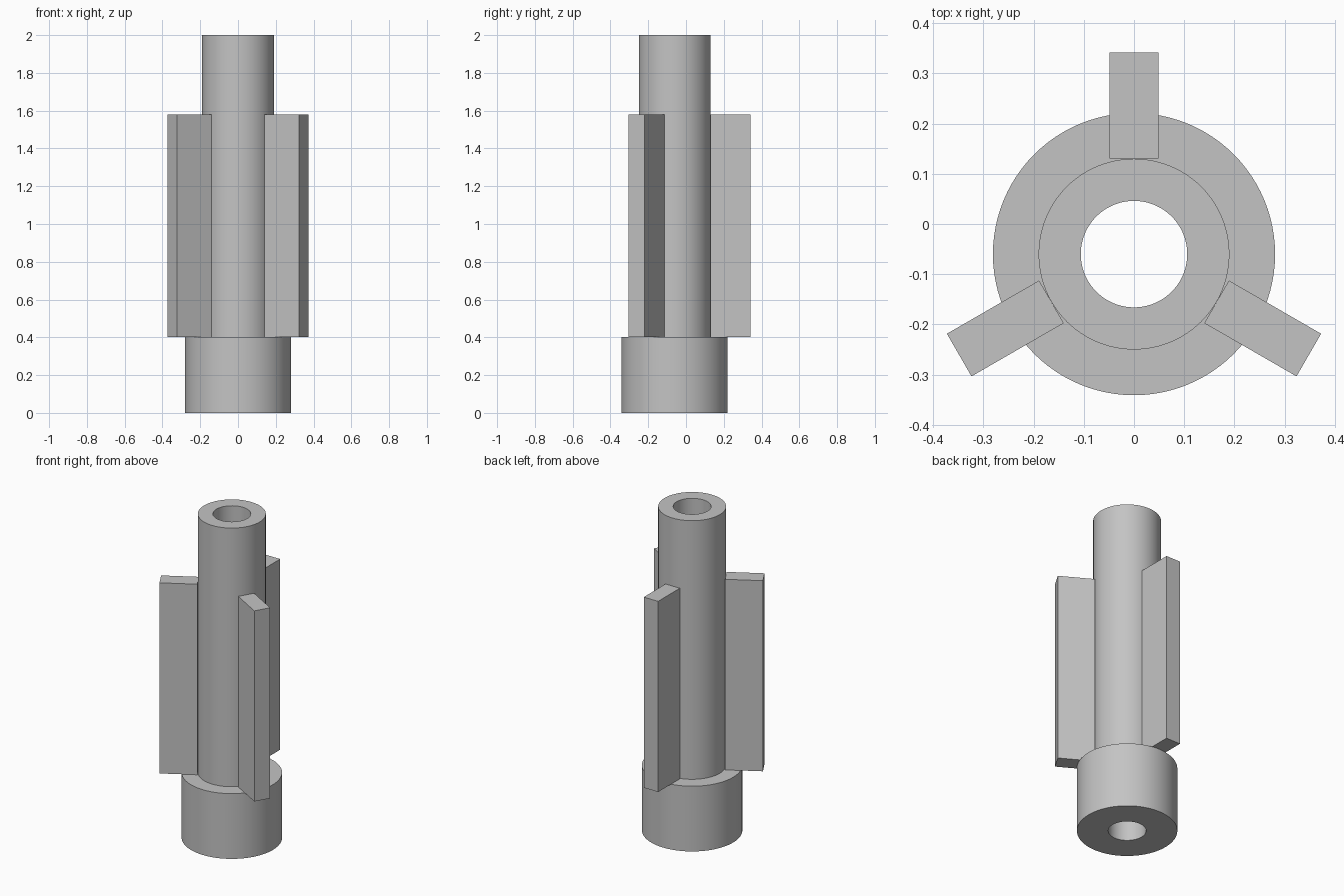
import bpy, bmesh, math
from mathutils import Matrix, Vector

if "Cube" in bpy.data.objects:
    bpy.data.objects.remove(bpy.data.objects["Cube"])

AXIS_Y = -0.06          # shaft axis position
SEGMENTS = 96
BORE, TUBE, COLLAR = 0.106, 0.19, 0.281
COLLAR_TOP, FIN_TOP, TOP = 0.403, 1.58, 2.0
FIN_WIDTH, FIN_LENGTH = 0.098, 0.212

metal = bpy.data.materials.new("plain grey")
metal.diffuse_color = (0.55, 0.55, 0.55, 1)
metal.use_nodes = True
metal.node_tree.nodes["Principled BSDF"].inputs["Base Color"].default_value = metal.diffuse_color


def add_object(name, bm):
    bmesh.ops.recalc_face_normals(bm, faces=bm.faces[:])
    mesh = bpy.data.meshes.new(name)
    bm.to_mesh(mesh)
    bm.free()
    mesh.materials.append(metal)
    obj = bpy.data.objects.new(name, mesh)
    bpy.context.collection.objects.link(obj)
    return obj


# Hollow stepped shaft: closed profile spun around the axis
profile = [(BORE, 0), (COLLAR, 0), (COLLAR, COLLAR_TOP),
           (TUBE, COLLAR_TOP), (TUBE, TOP), (BORE, TOP)]
bm = bmesh.new()
verts = [bm.verts.new((r, 0, z)) for r, z in profile]
edges = [bm.edges.new((verts[i - 1], verts[i])) for i in range(len(verts))]
bmesh.ops.spin(bm, geom=verts + edges, cent=(0, 0, 0), axis=(0, 0, 1),
               angle=math.tau, steps=SEGMENTS, use_merge=True)
bmesh.ops.remove_doubles(bm, verts=bm.verts[:], dist=0.0001)
shaft = add_object("hollow_shaft", bm)
shaft.location.y = AXIS_Y
bpy.context.view_layer.objects.active = shaft
shaft.select_set(True)
bpy.ops.object.shade_smooth_by_angle(angle=math.radians(30))

# Three radial fins, resting on the collar and touching the tube
for i in range(3):
    bm = bmesh.new()
    bmesh.ops.create_cube(bm, size=1)
    size = Vector((FIN_WIDTH, FIN_LENGTH, FIN_TOP - COLLAR_TOP))
    centre = Vector((0, TUBE + FIN_LENGTH / 2, (FIN_TOP + COLLAR_TOP) / 2))
    bmesh.ops.scale(bm, vec=size, verts=bm.verts)
    bmesh.ops.translate(bm, vec=centre, verts=bm.verts)
    bmesh.ops.rotate(bm, cent=(0, 0, 0), verts=bm.verts,
                     matrix=Matrix.Rotation(i * math.tau / 3, 3, 'Z'))
    add_object(f"fin_{i + 1}", bm).location.y = AXIS_Y
